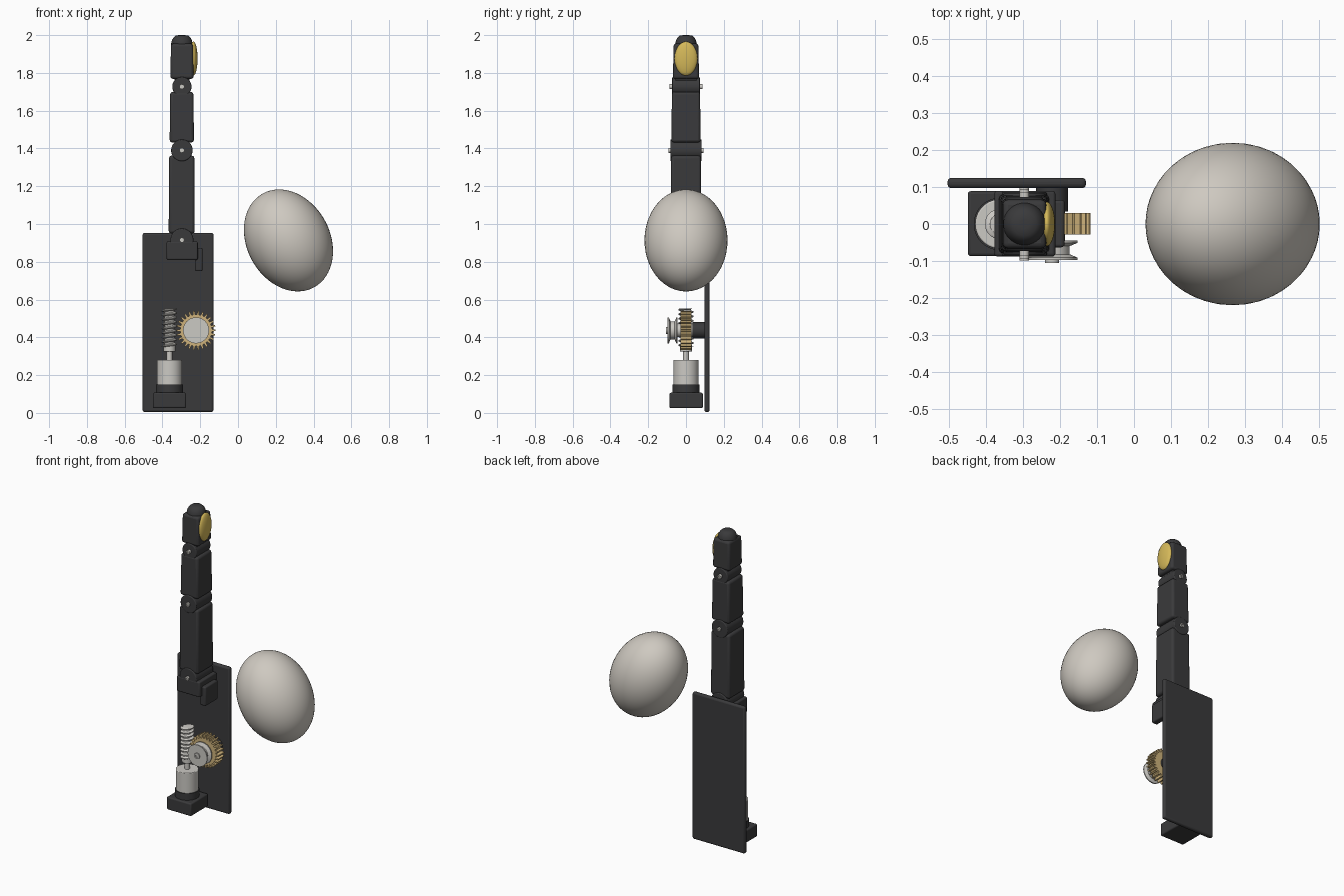
import bpy, bmesh, math
from mathutils import Matrix, Vector

if "Cube" in bpy.data.objects:
    bpy.data.objects.remove(bpy.data.objects["Cube"])


def material(name, rgb):
    m = bpy.data.materials.new(name)
    m.diffuse_color = (*rgb, 1)
    m.use_nodes = True
    m.node_tree.nodes["Principled BSDF"].inputs["Base Color"].default_value = m.diffuse_color
    return m


DARK = material("dark plastic", (0.042, 0.042, 0.044))
STEEL = material("steel", (0.60, 0.585, 0.55))
BRASS = material("tan brass", (0.62, 0.45, 0.20))
PAD = material("yellow rubber", (0.66, 0.48, 0.10))
EGG = material("pale egg", (0.62, 0.585, 0.53))


def finish(name, bm, mat, bevel=0, angle=35):
    bmesh.ops.recalc_face_normals(bm, faces=bm.faces)
    me = bpy.data.meshes.new(name)
    bm.to_mesh(me)
    bm.free()
    me.materials.append(mat)
    ob = bpy.data.objects.new(name, me)
    bpy.context.collection.objects.link(ob)
    if bevel:
        b = ob.modifiers.new("bevel", "BEVEL")
        b.width, b.segments, b.limit_method = bevel, 3, "ANGLE"
    bpy.ops.object.select_all(action="DESELECT")
    ob.select_set(True)
    bpy.context.view_layer.objects.active = ob
    bpy.ops.object.shade_smooth_by_angle(angle=math.radians(angle))
    return ob


def box(name, x, y, z, mat, bevel=0.008, taper=1.0):
    """Box between the given (low, high) ranges; taper scales the top."""
    bm = bmesh.new()
    bmesh.ops.create_cube(bm, size=1)
    for v in bm.verts:
        t = taper if v.co.z > 0 else 1
        c = [(r[0] + r[1]) / 2 for r in (x, y, z)]
        d = [r[1] - r[0] for r in (x, y, z)]
        v.co = Vector((c[0] + v.co.x * d[0] * t, c[1] + v.co.y * d[1] * t, c[2] + v.co.z * d[2]))
    return finish(name, bm, mat, bevel)


def lathe(name, profile, centre, mat, axis="z", n=40, bevel=0):
    """Revolve (radius, height) points about the z or y axis."""
    bm = bmesh.new()
    rings = []
    for r, h in profile:
        ring = []
        for i in range(n):
            a = 2 * math.pi * i / n
            c, s = r * math.cos(a), r * math.sin(a)
            p = Vector((c, s, h)) if axis == "z" else Vector((c, h, s))
            ring.append(bm.verts.new(p + Vector(centre)))
        rings.append(ring)
    for a, b in zip(rings, rings[1:]):
        for i in range(n):
            j = (i + 1) % n
            bm.faces.new((a[i], a[j], b[j], b[i]))
    bm.faces.new(rings[0])
    bm.faces.new(rings[-1])
    return finish(name, bm, mat, bevel)


def ellipsoid(name, centre, radii, mat, tilt=0):
    bm = bmesh.new()
    m = (Matrix.Translation(centre) @ Matrix.Rotation(tilt, 4, "Y")
         @ Matrix.Diagonal((*radii, 1)))
    bmesh.ops.create_uvsphere(bm, u_segments=48, v_segments=32, radius=1, matrix=m)
    return finish(name, bm, mat, angle=60)


# mounting plate and knuckle bracket
box("back_plate", (-0.505, -0.13), (0.097, 0.125), (0.005, 0.953), DARK, 0.011)
FX = -0.297
box("knuckle_bracket", (-0.378, -0.213), (-0.088, 0.09), (0.81, 0.908), DARK)
box("bracket_tab", (-0.228, -0.188), (-0.063, 0.065), (0.75, 0.873), DARK)

# finger segments
box("proximal_segment", (-0.367, -0.229), (-0.081, 0.081), (0.95, 1.362), DARK, 0.014, 0.97)
box("middle_segment", (-0.362, -0.233), (-0.078, 0.078), (1.432, 1.70), DARK, 0.014, 0.95)
box("distal_segment", (-0.358, -0.235), (-0.069, 0.069), (1.768, 1.955), DARK, 0.014, 0.95)
lathe("fingertip", [(0.057, 1.93), (0.057, 1.955), (0.053, 1.972), (0.045, 1.987),
                    (0.032, 1.998), (0.012, 2.0)], (FX, 0, 0), DARK)
ellipsoid("fingertip_pad", (-0.236, 0, 1.876), (0.022, 0.06, 0.09), PAD)

# joint barrels, inner webs and pins
for label, z, r, w, pin in (("knuckle", 0.915, 0.061, 0.087, 0.099),
                            ("middle", 1.39, 0.057, 0.083, 0.093),
                            ("end", 1.727, 0.051, 0.073, 0.087)):
    lathe(label + "_joint", [(r, -w), (r, w)], (FX, 0, z), DARK, "y", bevel=0.005)
    box(label + "_joint_web", (FX - 0.04, FX + 0.04), (-w * 0.75, w * 0.75),
        (z - 0.06, z + 0.06), DARK, 0)
    lathe(label + "_pin", [(0.006, -pin + 0.006), (0.006, -pin), (0.013, -pin), (0.013, pin),
                           (0.006, pin), (0.006, pin - 0.006)], (FX, 0, z), STEEL, "y", 20)

# gear motor
MX = -0.363
box("motor_base", (-0.45, -0.275), (-0.087, 0.089), (0.025, 0.107), DARK)
lathe("motor_collar", [(0.071, 0.10), (0.071, 0.15)], (MX, 0, 0), DARK)
lathe("motor_can", [(0.067, 0.148), (0.067, 0.28)], (MX, 0, 0), STEEL, bevel=0.004)
lathe("motor_shaft", [(0.015, 0.27), (0.015, 0.335)], (MX, 0, 0), STEEL)
lathe("worm_collar", [(0.032, 0.325), (0.032, 0.36)], (MX, 0, 0), STEEL, bevel=0.003)

# worm: helical thread as a rippled tube
bm = bmesh.new()
N, ROWS, PITCH, Z0, Z1 = 32, 110, 0.0235, 0.35, 0.553
grid = []
for k in range(ROWS + 1):
    z = Z0 + (Z1 - Z0) * k / ROWS
    row = []
    for i in range(N):
        f = (z / PITCH - i / N) % 1
        r = 0.027 + 0.014 * min(1, max(0, 1.6 - abs(f - 0.5) * 5))
        a = 2 * math.pi * i / N
        row.append(bm.verts.new((MX + r * math.cos(a), r * math.sin(a), z)))
    grid.append(row)
for a, b in zip(grid, grid[1:]):
    for i in range(N):
        j = (i + 1) % N
        bm.faces.new((a[i], a[j], b[j], b[i]))
bm.faces.new(grid[0])
bm.faces.new(grid[-1])
finish("worm_screw", bm, STEEL, angle=40)

# worm wheel
GX, GZ, TEETH = -0.222, 0.437, 26
bm = bmesh.new()
outline = []
for t in range(TEETH):
    for off, r in ((-0.30, 0.084), (-0.15, 0.104), (0.15, 0.104), (0.30, 0.084)):
        a = 2 * math.pi * (t + off) / TEETH
        outline.append(bm.verts.new((GX + r * math.cos(a), -0.029, GZ + r * math.sin(a))))
face = bm.faces.new(outline)
ext = bmesh.ops.extrude_face_region(bm, geom=[face], use_keep_orig=True)
bmesh.ops.translate(bm, vec=(0, 0.059, 0),
                    verts=[v for v in ext["geom"] if isinstance(v, bmesh.types.BMVert)])
finish("worm_wheel", bm, BRASS, angle=20)

# wheel axle, boss on the plate, and cable spool
C = (GX, 0, GZ)
lathe("axle_boss", [(0.043, 0.034), (0.043, 0.10)], C, DARK, "y")
lathe("wheel_hub", [(0.035, -0.05), (0.035, 0.036)], C, STEEL, "y")
lathe("cable_spool", [(0.069, -0.045), (0.069, -0.051), (0.048, -0.06), (0.048, -0.082),
                      (0.069, -0.091), (0.069, -0.098)], C, STEEL, "y")
lathe("axle_pin", [(0.009, -0.099), (0.009, -0.105), (0.019, -0.105), (0.019, 0.04)],
      C, STEEL, "y", 24)

# egg held in front of the finger
ellipsoid("egg", (0.267, 0, 0.913), (0.22, 0.22, 0.283), EGG, math.radians(-28.6))
